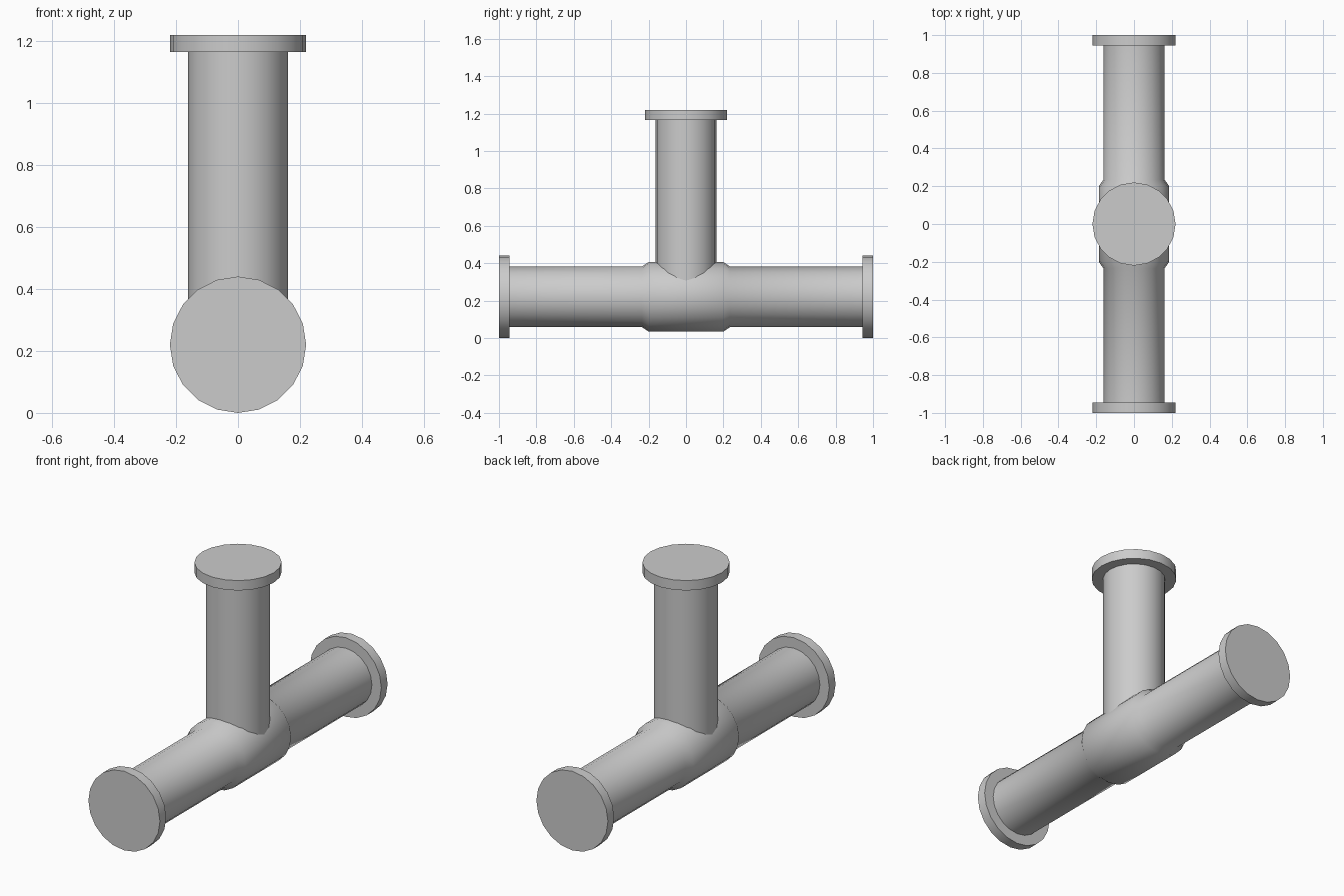
import bpy
import math
from mathutils import Matrix, Vector
import bmesh

if "Cube" in bpy.data.objects:
    bpy.data.objects.remove(bpy.data.objects["Cube"])

SIDES = 20
AXIS_Z = 0.22      # height of the main run
PIPE_R = 0.162
FLANGE_R = 0.22
FLANGE_T = 0.055
SLEEVE_R = 0.186

steel = bpy.data.materials.new("grey steel")
steel.use_nodes = True
GREY = (0.6, 0.6, 0.6, 1)
steel.diffuse_color = GREY
steel.node_tree.nodes["Principled BSDF"].inputs["Base Color"].default_value = GREY


def turned(name, profile, axis):
    """Capped solid of revolution from (position, radius) pairs along an axis."""
    bm = bmesh.new()
    rings = []
    for pos, radius in profile:
        angles = [2 * math.pi * i / SIDES for i in range(SIDES)]
        rings.append([bm.verts.new((radius * math.cos(a), radius * math.sin(a), pos))
                      for a in angles])
    for low, high in zip(rings, rings[1:]):
        for i in range(SIDES):
            j = (i + 1) % SIDES
            bm.faces.new((low[i], low[j], high[j], high[i]))
    bm.faces.new(rings[0][::-1])
    bm.faces.new(rings[-1])
    if axis == "Y":
        bm.transform(Matrix.Translation(Vector((0, 0, AXIS_Z)))
                     @ Matrix.Rotation(-math.pi / 2, 4, "X"))
    bmesh.ops.recalc_face_normals(bm, faces=bm.faces)
    mesh = bpy.data.meshes.new(name)
    bm.to_mesh(mesh)
    bm.free()
    mesh.materials.append(steel)
    obj = bpy.data.objects.new(name, mesh)
    bpy.context.collection.objects.link(obj)
    bpy.ops.object.select_all(action="DESELECT")
    obj.select_set(True)
    bpy.context.view_layer.objects.active = obj
    bpy.ops.object.shade_smooth_by_angle(angle=math.radians(40))
    return obj


# Main run with the swollen junction sleeve in the middle
END = 1 - FLANGE_T
turned("main_pipe", [(-END, PIPE_R), (-0.235, PIPE_R), (-0.2, SLEEVE_R),
                     (0.2, SLEEVE_R), (0.235, PIPE_R), (END, PIPE_R)], "Y")

# Upright branch
TOP = 1.22
turned("branch_pipe", [(AXIS_Z, PIPE_R), (TOP - FLANGE_T, PIPE_R)], "Z")

# Blind flanges closing the three ends
turned("front_flange", [(-1, FLANGE_R), (-END, FLANGE_R)], "Y")
turned("back_flange", [(END, FLANGE_R), (1, FLANGE_R)], "Y")
turned("top_flange", [(TOP - FLANGE_T, FLANGE_R), (TOP, FLANGE_R)], "Z")
